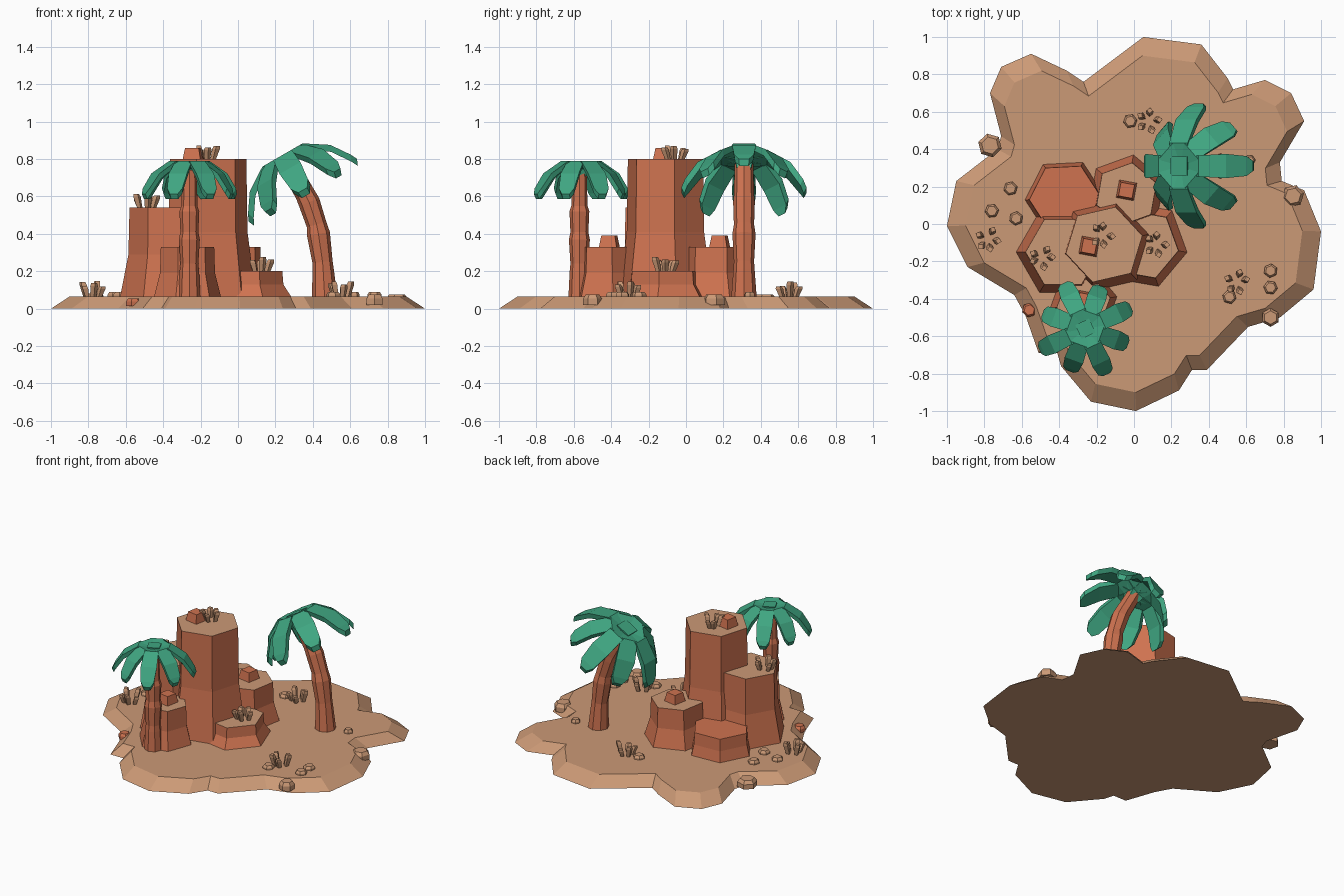
import bpy, bmesh, random
from math import sin, cos, pi, radians
from mathutils import Vector, Matrix

if "Cube" in bpy.data.objects:
    bpy.data.objects.remove(bpy.data.objects["Cube"], do_unlink=True)

random.seed(4)
GROUND = 0.065


def material(name, color):
    mat = bpy.data.materials.new(name)
    mat.use_nodes = True
    mat.diffuse_color = (*color, 1)
    mat.node_tree.nodes["Principled BSDF"].inputs["Base Color"].default_value = (*color, 1)
    return mat


sand = material("sand", (0.60, 0.32, 0.18))
clay = material("red clay", (0.62, 0.17, 0.08))
leaf_green = material("leaf green", (0.05, 0.38, 0.22))


def ring(center, radius, sides, turn=0.0):
    """Flat regular polygon as a list of points."""
    center = Vector(center)
    return [center + Vector((radius * cos(turn + 2 * pi * i / sides),
                             radius * sin(turn + 2 * pi * i / sides), 0))
            for i in range(sides)]


def loft(bm, rings):
    """Skin a closed solid through rings with equal point counts."""
    rows = [[bm.verts.new(p) for p in r] for r in rings]
    count = len(rows[0])
    for low, high in zip(rows, rows[1:]):
        for i in range(count):
            j = (i + 1) % count
            bm.faces.new((low[i], low[j], high[j], high[i]))
    bm.faces.new(rows[0][::-1])
    bm.faces.new(rows[-1])


def finish(name, bm, *mats):
    """Turn a bmesh into an object; a second material goes on level tops."""
    bmesh.ops.recalc_face_normals(bm, faces=bm.faces)
    bm.normal_update()
    if len(mats) > 1:
        for face in bm.faces:
            face.material_index = int(face.normal.z > 0.9)
    mesh = bpy.data.meshes.new(name)
    bm.to_mesh(mesh)
    bm.free()
    for mat in mats:
        mesh.materials.append(mat)
    obj = bpy.data.objects.new(name, mesh)
    bpy.context.collection.objects.link(obj)
    return obj


# Island slab with a sloping shore
shore = [(.05, 1), (.36, .96), (.5, .78), (.53, .72), (.7, .77), (.84, .7), (.91, .55),
         (.78, .33), (.79, .23), (.91, .18), (1, -.04), (.96, -.35), (.78, -.5),
         (.61, -.55), (.39, -.78), (.31, -.78), (.24, -.89), (.01, -1), (-.23, -.95),
         (-.39, -.76), (-.41, -.69), (-.51, -.69), (-.58, -.49), (-.64, -.38),
         (-.89, -.23), (-1, -.01), (-.95, .23), (-.73, .4), (-.71, .47), (-.77, .7),
         (-.71, .84), (-.55, .91), (-.36, .82), (-.27, .76)]
bm = bmesh.new()
loft(bm, [[Vector((x * s, y * s, z)) for x, y in shore] for s, z in ((1, 0), (.9, GROUND))])
finish("island", bm, sand)


# Six-sided rock pillars with flared feet
def pillar(name, x, y, radius, top, turn, flare=1.25, cap=sand):
    bm = bmesh.new()
    bend = GROUND + (top - GROUND) * 0.47
    profile = ((0.01, radius * flare), (GROUND, radius * flare), (bend, radius * 1.03), (top, radius))
    loft(bm, [ring((x, y, z), r, 6, radians(turn)) for z, r in profile])
    finish(name, bm, clay, cap)


pillar("main_pillar", -.16, -.11, .21, .8, 13)
pillar("left_pillar", -.38, -.15, .2, .54, 0)
pillar("back_pillar", -.04, .16, .17, .33, 20)
pillar("front_pillar", -.27, -.42, .145, .33, 10)
pillar("right_step", .05, -.11, .19, .2, -10)
pillar("back_step", -.37, .14, .19, .22, 3, 1.12, clay)

# Square clay boulders on the pillar tops
for i, (x, y, z) in enumerate([(-.24, -.12, .8), (-.04, .18, .33), (-.26, -.41, .33)]):
    bm = bmesh.new()
    loft(bm, [ring((x, y, z - .01), .07, 4, .6), ring((x, y, z + .06), .052, 4, .6)])
    finish(f"boulder_{i + 1}", bm, clay)


# Stone chips on the ground and the shore
def stone(name, x, y, z, radius, height, mat):
    bm = bmesh.new()
    turn = random.uniform(0, 1)
    loft(bm, [ring((x, y, z), radius, 6, turn),
              ring((x, y, z + height * .6), radius, 6, turn),
              ring((x, y, z + height), radius * .72, 6, turn)])
    finish(name, bm, mat)


pebbles = [(-.66, .19), (-.76, .07), (-.63, .03), (-.02, .55), (.62, .34),
           (.73, -.25), (.73, -.34), (.51, -.39)]
for i, (x, y) in enumerate(pebbles):
    stone(f"pebble_{i + 1}", x, y, GROUND - .01, .038 if i != 4 else .03, .035, sand)
for i, (x, y, r) in enumerate([(-.77, .42, .065), (.85, .15, .06), (.73, -.5, .05)]):
    stone(f"shore_stone_{i + 1}", x, y, .02, r, .055, sand)
stone("shore_clay_stone", -.56, -.46, .015, .04, .04, clay)


# Tufts of stubby leaning stalks
def tuft(name, x, y, z):
    bm = bmesh.new()
    for i in range(5):
        angle = 2 * pi * i / 5 + random.uniform(-.3, .3)
        out = Vector((cos(angle), sin(angle), 0))
        foot = Vector((x, y, z - .01)) + out * .035
        height = random.uniform(.06, .095)
        tip = foot + out * .022 + Vector((0, 0, height))
        loft(bm, [ring(foot, .014, 4, angle), ring(foot.lerp(tip, .8), .021, 4, angle),
                  ring(tip, .016, 4, angle)])
    finish(name, bm, sand)


for i, spot in enumerate([(-.78, -.08, GROUND), (.08, .55, GROUND), (.55, -.31, GROUND),
                          (-.49, -.18, .54), (.12, -.11, .2), (-.17, -.06, .8)]):
    tuft(f"tuft_{i + 1}", *spot)


# Palms: a jointed trunk and a crown of eight drooping leaves
def palm(name, path, radii, crown, scale, tilt, turn):
    bm = bmesh.new()
    rings = []
    path = [Vector(p) for p in path]
    for i, (p, r) in enumerate(zip(path, radii)):
        along = path[min(i + 1, len(path) - 1)] - path[max(i - 1, 0)]
        lean = Vector((0, 0, 1)).rotation_difference(along).to_matrix()
        rings.append([p + lean @ v for v in ring((0, 0, 0), r, 8)])
    loft(bm, rings)
    finish(name + "_trunk", bm, clay)

    bm = bmesh.new()
    # Each station: distance out, height, half width
    stations = ((.0, .0, .034), (.1, .02, .046), (.2, -.045, .052), (.255, -.125, .043), (.27, -.155, .022))
    for i in range(8):
        length = 1.0 if i % 2 == 0 else .9
        spin = Matrix.Rotation(turn + i * pi / 4, 3, "Z")
        rows = []
        for out, up, half in stations:
            inner = out * length - (.012 if out > .15 else 0)
            rows.append([spin @ Vector(v) for v in (
                (out * length, -half, up), (out * length, half, up),
                (inner, half * .9, up - .028), (inner, -half * .9, up - .028))])
        loft(bm, rows)
    loft(bm, [ring((0, 0, -.06), .045, 4, turn + pi / 4), ring((0, 0, .018), .058, 4, turn + pi / 4)])
    bm.transform(Matrix.Translation(crown) @ Matrix.Rotation(-tilt, 4, "Y") @ Matrix.Scale(scale, 4))
    finish(name + "_leaves", bm, leaf_green)


palm("front_palm",
     [(-.26, -.57, z) for z in (.03, .2, .24, .37, .41, .52, .55, .74)],
     (.06, .052, .048, .056, .048, .053, .043, .04),
     (-.26, -.56, .768), 1, 0, radians(25))
palm("back_palm",
     [(.465, .31, .03), (.455, .31, .21), (.452, .31, .25), (.43, .31, .4),
      (.42, .31, .45), (.38, .31, .57), (.36, .31, .61), (.27, .31, .77)],
     (.07, .057, .054, .062, .054, .058, .054, .05),
     (.25, .31, .8), 1.24, radians(30), 0)
